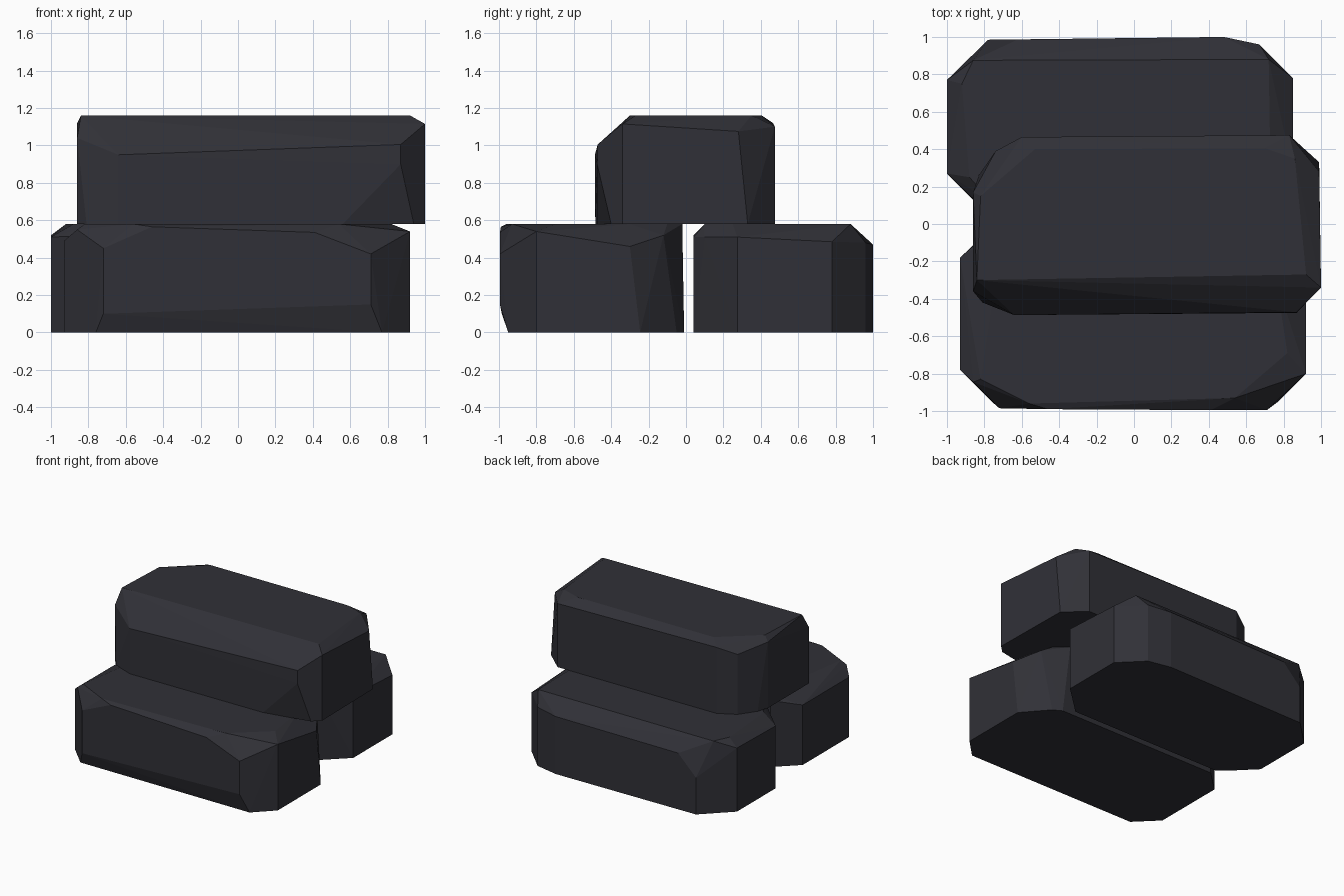
import bpy, bmesh, math

slate = bpy.data.materials.new("dark slate")
slate.diffuse_color = (0.030, 0.030, 0.038, 1)


def block(name, z0, z1, base, shoulder, top):
    """Chipped block: hull of a flat base outline, shoulder corners and a flat top outline."""
    bm = bmesh.new()
    pts = [(x, y, z0) for x, y in base] + shoulder + [(x, y, z1) for x, y in top]
    for p in pts:
        bm.verts.new(p)
    res = bmesh.ops.convex_hull(bm, input=bm.verts[:])
    loose = [v for v in bm.verts if not v.link_faces]
    bmesh.ops.delete(bm, geom=loose, context='VERTS')
    bmesh.ops.dissolve_limit(bm, angle_limit=math.radians(2),
                             verts=bm.verts[:], edges=bm.edges[:])
    bmesh.ops.recalc_face_normals(bm, faces=bm.faces[:])
    me = bpy.data.meshes.new(name)
    bm.to_mesh(me)
    bm.free()
    me.materials.append(slate)
    ob = bpy.data.objects.new(name, me)
    bpy.context.collection.objects.link(ob)


# lower block at the front
block("front_block", 0, 0.58,
      [(-0.93, -0.78), (-0.76, -0.95), (0.77, -0.95), (0.92, -0.80),
       (0.92, -0.245), (0.75, -0.05), (0.68, -0.01), (-0.75, -0.01), (-0.93, -0.18)],
      [(-0.72, -0.985, 0.10), (0.71, -0.995, 0.15), (0.71, -0.995, 0.42), (0.41, -0.995, 0.535),
       (-0.46, -0.99, 0.565), (-0.72, -0.985, 0.45), (-0.93, -0.78, 0.49), (-0.86, -0.845, 0.55),
       (0.92, -0.80, 0.54), (0.92, -0.30, 0.46), (0.80, -0.12, 0.52),
       (-0.93, -0.18, 0.49), (-0.75, -0.02, 0.54)],
      [(-0.56, -0.96), (0.54, -0.93), (0.82, -0.69), (0.76, -0.30), (0.70, -0.10),
       (0.60, -0.02), (-0.70, -0.03), (-0.74, -0.46), (-0.82, -0.83)])

# lower block at the back
block("back_block", 0, 0.58,
      [(-1.0, 0.77), (-0.78, 0.985), (0.48, 1.0), (0.67, 0.96), (0.85, 0.78),
       (0.85, 0.275), (0.68, 0.115), (0.60, 0.04), (-0.76, 0.04), (-0.86, 0.13), (-1.0, 0.27)],
      [(-0.78, 0.985, 0.30), (-0.62, 0.987, 0.46), (-1.0, 0.77, 0.52), (0.48, 1.0, 0.47),
       (0.67, 0.96, 0.48), (0.85, 0.78, 0.485), (0.85, 0.275, 0.51), (0.68, 0.10, 0.51),
       (0.60, 0.04, 0.51), (-0.76, 0.04, 0.52), (-1.0, 0.27, 0.51)],
      [(-0.86, 0.875), (0.72, 0.88), (0.73, 0.25), (0.60, 0.10), (-0.74, 0.10),
       (-0.88, 0.25), (-0.92, 0.75)])

# upper block resting across both
block("top_block", 0.58, 1.16,
      [(-0.86, -0.36), (-0.81, -0.42), (-0.64, -0.485), (0.56, -0.475), (0.94, -0.40),
       (1.0, -0.34), (0.99, 0.33), (0.83, 0.475), (-0.60, 0.465), (-0.74, 0.39),
       (-0.83, 0.26), (-0.86, 0.17)],
      [(-0.86, -0.36, 1.04), (-0.64, -0.487, 0.95), (0.87, -0.472, 1.005), (0.87, -0.475, 0.90),
       (1.0, -0.34, 1.115), (0.99, 0.28, 1.075), (0.83, 0.475, 1.10), (-0.60, 0.465, 1.12),
       (-0.74, 0.39, 1.07), (-0.86, 0.17, 1.12)],
      [(-0.84, -0.30), (-0.74, -0.205), (0.92, -0.27), (0.86, 0.35), (0.70, 0.405),
       (-0.53, 0.40), (-0.82, 0.15)])
